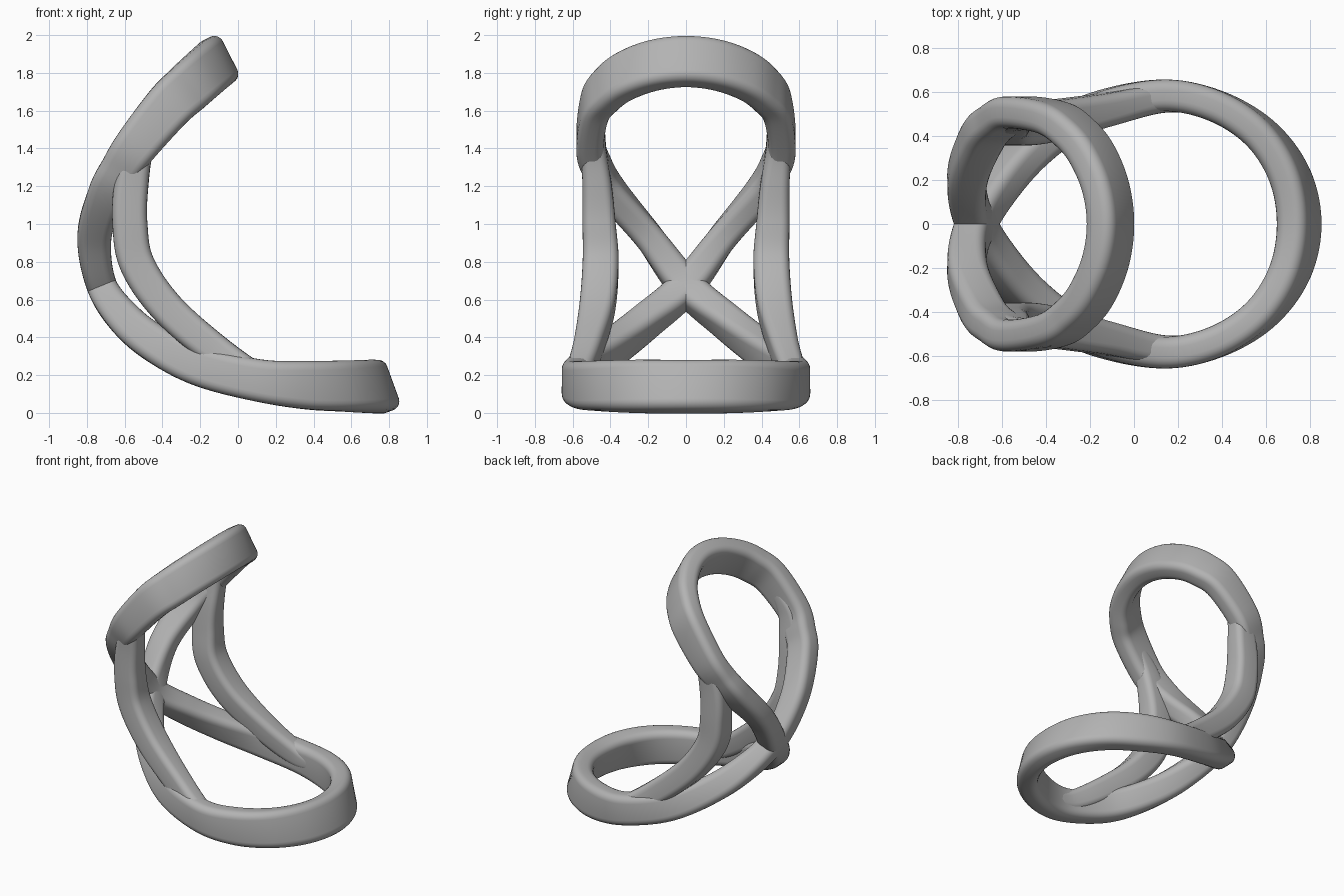
import bpy, bmesh, math
from mathutils import Vector

cube = bpy.data.objects.get("Cube")
if cube:
    bpy.data.objects.remove(cube, do_unlink=True)

grey = bpy.data.materials.new("satin_grey")
grey.use_nodes = True
grey.diffuse_color = (0.45, 0.45, 0.45, 1)
grey.node_tree.nodes["Principled BSDF"].inputs["Base Color"].default_value = (0.45, 0.45, 0.45, 1)


def spline(keys, steps, closed):
    """Catmull-Rom through tuples of any length."""
    n, out = len(keys), []
    pick = lambda i: keys[i % n] if closed else keys[max(0, min(n - 1, i))]
    for i in range(n if closed else n - 1):
        a, b, c, d = (pick(i + k) for k in (-1, 0, 1, 2))
        for s in range(steps):
            t = s / steps
            out.append([0.5 * (2 * q + (r - p) * t + (2 * p - 5 * q + 4 * r - u) * t * t
                               + (3 * q - p - 3 * r + u) * t ** 3)
                        for p, q, r, u in zip(a, b, c, d)])
    if not closed:
        out.append(list(keys[-1]))
    return out


def rounded_section(w, t, radius, arc=5):
    """Rounded rectangle: w across the strap, t through it."""
    pts = []
    for k, (sx, sy) in enumerate(((1, 1), (-1, 1), (-1, -1), (1, -1))):
        for j in range(arc + 1):
            a = math.pi / 2 * (k + j / arc)
            pts.append((sx * (w / 2 - radius) + radius * math.cos(a),
                        sy * (t / 2 - radius) + radius * math.sin(a)))
    return pts


def strap(name, keys, radius, closed, mirror=False):
    """Sweep a strap; keys are x, y, z, tilt in degrees, width, thickness."""
    path = spline(keys, 10, closed)
    n = len(path)
    bm = bmesh.new()
    rings = []
    for i, (x, y, z, tilt, width, thick) in enumerate(path):
        nxt = path[(i + 1) % n if closed else min(i + 1, n - 1)]
        prv = path[(i - 1) % n if closed else max(i - 1, 0)]
        tan = (Vector(nxt[:3]) - Vector(prv[:3])).normalized()
        a = math.radians(tilt)
        across = Vector((math.cos(a), 0, math.sin(a)))
        across = (across - tan * across.dot(tan)).normalized()
        through = tan.cross(across)
        rings.append([bm.verts.new(Vector((x, y, z)) + across * u + through * v)
                      for u, v in rounded_section(width, thick, radius)])
    m = len(rings[0])
    for i in range(n if closed else n - 1):
        r, s = rings[i], rings[(i + 1) % n]
        for j in range(m):
            bm.faces.new((r[j], r[(j + 1) % m], s[(j + 1) % m], s[j]))
    if not closed:
        bm.faces.new(rings[0])
        bm.faces.new(rings[-1])
    bmesh.ops.recalc_face_normals(bm, faces=bm.faces)
    mesh = bpy.data.meshes.new(name)
    bm.to_mesh(mesh)
    bm.free()
    mesh.materials.append(grey)
    obj = bpy.data.objects.new(name, mesh)
    bpy.context.collection.objects.link(obj)
    if mirror:
        mod = obj.modifiers.new("mirror", "MIRROR")
        mod.use_axis = (False, True, False)
    bpy.ops.object.select_all(action="DESELECT")
    obj.select_set(True)
    bpy.context.view_layer.objects.active = obj
    bpy.ops.object.shade_smooth_by_angle(angle=math.radians(40))
    return obj


def flip(keys):
    return [(k[0], -k[1], *k[2:]) for k in keys]


# Figure-eight band: half of the upper loop and half of the lower loop
top = (-.107, 0, 1.86, -63, .27, .145)
cross = (-.72, 0, .67, 22, .16, .175)
front = (.752, 0, .138, 110, .28, .145)
upper = [(-.13, .17, 1.84, -62, .27, .145), (-.193, .32, 1.785, -59, .268, .145),
         (-.27, .415, 1.715, -56, .265, .145), (-.37, .483, 1.62, -50, .255, .145),
         (-.535, .508, 1.42, -40, .23, .145), (-.62, .468, 1.295, -32, .21, .15),
         (-.69, .395, 1.17, -23, .2, .155), (-.76, .2, .935, -3, .18, .155)]
lower = [(-.58, .22, .478, 41, .185, .165), (-.4, .39, .342, 56, .2, .155),
         (-.18, .522, .24, 74, .212, .145), (.12, .585, .17, 87, .225, .145),
         (.365, .54, .147, 93, .255, .145), (.573, .414, .142, 101, .268, .145),
         (.707, .224, .14, 107, .278, .145)]
band = ([top] + upper + [cross] + flip(lower) + [front] + lower[::-1]
        + [cross] + flip(upper)[::-1])
strap("figure_eight_band", band, .05, True)

# Side struts joining the two loops, their ends buried in the band
strut = [(.28, .555, .16, 90, .1, .1), (.1, .568, .19, 72, .15, .13),
         (-.13, .52, .34, 58, .17, .15), (-.38, .47, .56, 42, .18, .185),
         (-.535, .452, .79, 20, .185, .19), (-.572, .46, 1.0, 0, .185, .175),
         (-.565, .47, 1.2, -14, .18, .155), (-.52, .488, 1.4, -30, .15, .13),
         (-.42, .485, 1.55, -45, .11, .11)]
strap("side_struts", strut, .045, False, mirror=True)
